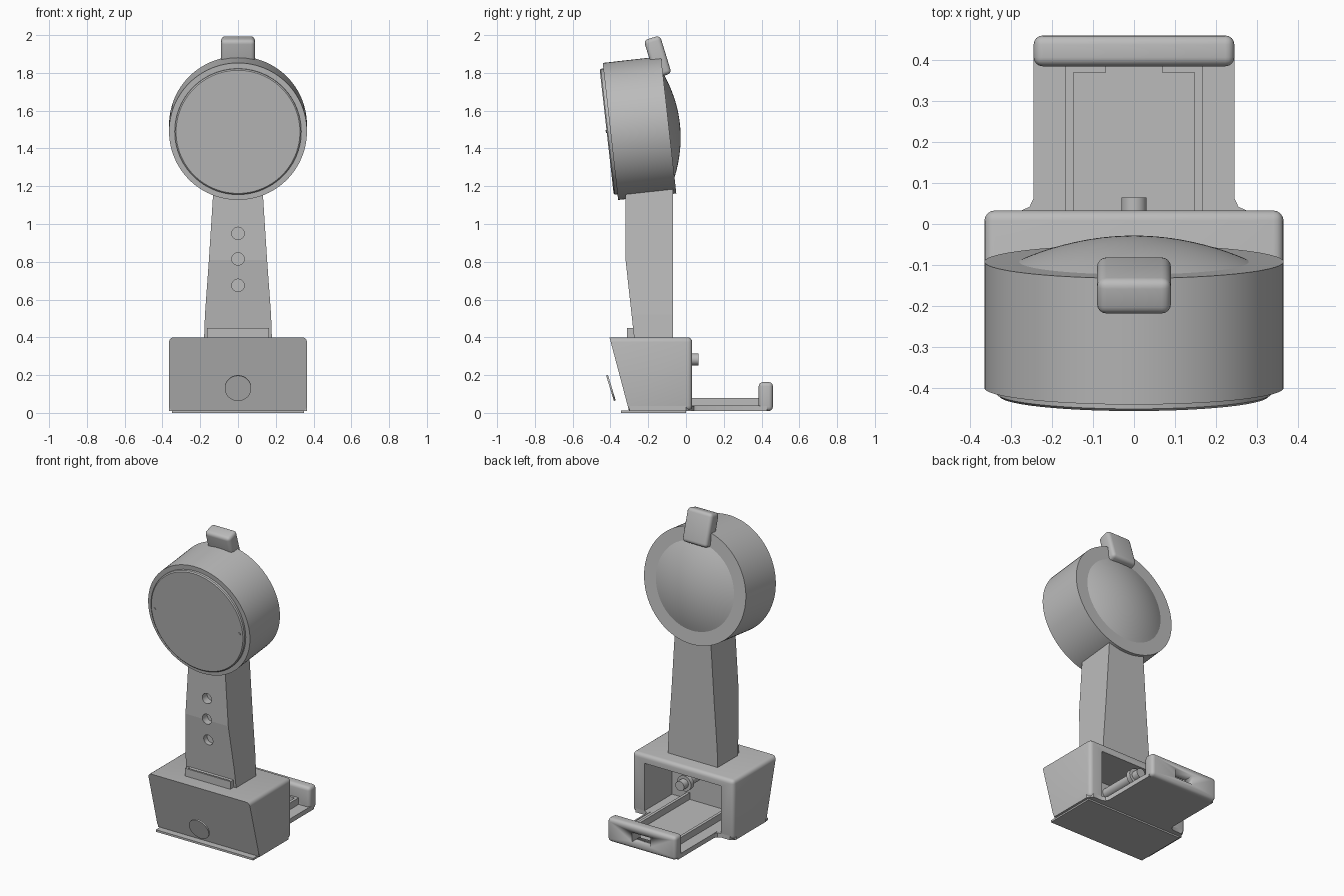
import bpy, bmesh
from math import radians, cos, sin, pi
from mathutils import Matrix, Vector

cube = bpy.data.objects.get("Cube")
if cube:
    bpy.data.objects.remove(cube, do_unlink=True)

GREY = (0.5, 0.5, 0.5, 1)
grey = bpy.data.materials.new("plain grey")
grey.use_nodes = True
grey.diffuse_color = GREY
grey.node_tree.nodes["Principled BSDF"].inputs["Base Color"].default_value = GREY


def finish(name, bm, smooth=True):
    bmesh.ops.recalc_face_normals(bm, faces=bm.faces)
    mesh = bpy.data.meshes.new(name)
    bm.to_mesh(mesh)
    bm.free()
    mesh.materials.append(grey)
    obj = bpy.data.objects.new(name, mesh)
    bpy.context.collection.objects.link(obj)
    if smooth:
        bpy.ops.object.select_all(action='DESELECT')
        obj.select_set(True)
        bpy.context.view_layer.objects.active = obj
        bpy.ops.object.shade_smooth_by_angle(angle=radians(35))
    return obj


def box(name, x, y, z, round_by=0, tilt=0):
    """Box from (min, max) ranges, optionally rounded and tilted about its centre."""
    bm = bmesh.new()
    bmesh.ops.create_cube(bm, size=1)
    size = [r[1] - r[0] for r in (x, y, z)]
    bmesh.ops.scale(bm, vec=size, verts=bm.verts)
    if round_by:
        bmesh.ops.bevel(bm, geom=bm.edges[:], offset=round_by, segments=4,
                        profile=0.5, affect='EDGES')
    centre = Vector([sum(r) / 2 for r in (x, y, z)])
    bm.transform(Matrix.Translation(centre) @ Matrix.Rotation(tilt, 4, 'X'))
    return finish(name, bm)


def lathe(name, profile, centre, tilt=0, steps=96):
    """Spin (radius, depth) points round an axis that runs front to back."""
    bm = bmesh.new()
    verts = [bm.verts.new((r, d, 0)) for r, d in profile]
    edges = [bm.edges.new(pair) for pair in zip(verts, verts[1:])]
    bmesh.ops.spin(bm, geom=verts + edges, cent=(0, 0, 0), axis=(0, 1, 0),
                   angle=2 * pi, steps=steps)
    bmesh.ops.remove_doubles(bm, verts=bm.verts, dist=0.0001)
    bm.transform(Matrix.Translation(centre) @ Matrix.Rotation(tilt, 4, 'X'))
    return finish(name, bm)


def rod(name, radius, length, centre, tilt=0, steps=32):
    return lathe(name, [(0, 0), (radius, 0), (radius, length), (0, length)],
                 centre, tilt, steps)


def prism(name, outline, bottom, top):
    bm = bmesh.new()
    face = bm.faces.new([bm.verts.new((x, y, bottom)) for x, y in outline])
    up = bmesh.ops.extrude_face_region(bm, geom=[face])["geom"]
    bmesh.ops.translate(bm, vec=(0, 0, top - bottom),
                        verts=[v for v in up if isinstance(v, bmesh.types.BMVert)])
    return finish(name, bm)


def cut(obj, cutter):
    mod = obj.modifiers.new("cut", 'BOOLEAN')
    mod.operation = 'DIFFERENCE'
    mod.solver = 'EXACT'
    mod.object = cutter
    bpy.context.view_layer.objects.active = obj
    bpy.ops.object.modifier_apply(modifier=mod.name)
    bpy.data.objects.remove(cutter, do_unlink=True)


# Tilted round head: drum, front disc and rear dome
TILT = radians(6.4)
FRONT = (0, -0.40, 1.49)
R, DEPTH = 0.365, 0.31
lathe("head_drum", [(0, 0), (R, 0), (R, DEPTH), (0, DEPTH)], FRONT, TILT)
lathe("front_disc", [(0, -0.02), (0.328, -0.02), (0.335, -0.014), (0.335, 0.01),
                     (0, 0.01)], FRONT, TILT)
dome = [(0.28 * cos(a), DEPTH + 0.06 * sin(a))
        for a in [i * pi / 24 for i in range(13)]]
curve = [(0.28 * i / 12, DEPTH + 0.06 * (1 - (i / 12) ** 2)) for i in range(13)]
lathe("rear_dome", curve, FRONT, TILT)
for side in (-1, 1):
    rod("disc_pin", 0.008, 0.01, (side * 0.305, -0.425, 1.49), TILT, 12)

# Rounded tab on top of the head
box("top_tab", (-0.09, 0.09), (-0.195, -0.105), (1.78, 1.99), 0.022, radians(17))

# Tapered handle: (height, half width, front y)
levels = [(0.38, 0.18, -0.273), (0.52, 0.175, -0.288), (0.81, 0.154, -0.32),
          (1.25, 0.126, -0.32)]
BACK = -0.07
bm = bmesh.new()
rings = [[bm.verts.new(p) for p in ((-w, f, z), (w, f, z), (w, BACK, z), (-w, BACK, z))]
         for z, w, f in levels]
for low, high in zip(rings, rings[1:]):
    for i in range(4):
        j = (i + 1) % 4
        bm.faces.new((low[i], low[j], high[j], high[i]))
bm.faces.new(rings[0])
bm.faces.new(rings[-1])
handle = finish("handle", bm, smooth=False)
for z in (0.95, 0.815, 0.675):
    cut(handle, rod("hole_cutter", 0.033, 0.15, (0, -0.42, z)))

# Slotted holder at the foot of the handle
holder = box("foot_holder", (-0.163, 0.163), (-0.312, -0.265), (0.38, 0.45))
cut(holder, box("slot_cutter", (-0.15, 0.15), (-0.3, -0.285), (0.415, 0.5)))

# Hollow base with a sloping front face
bm = bmesh.new()
side = [(-0.302, 0.012), (0.033, 0.012), (0.033, 0.4), (-0.405, 0.4)]
left, right = [[bm.verts.new((x, y, z)) for y, z in side] for x in (-R, R)]
bm.faces.new(left)
bm.faces.new(right)
for i in range(4):
    j = (i + 1) % 4
    bm.faces.new((left[i], left[j], right[j], right[i]))
rounded = [e for e in bm.edges if max(v.co.y for v in e.verts) > 0]
bmesh.ops.bevel(bm, geom=rounded, offset=0.025, segments=4, profile=0.5,
                affect='EDGES')
base = finish("base", bm)
cut(base, box("cavity_cutter", (-0.275, 0.275), (-0.25, 0.2), (0.036, 0.345)))

# Floor plate running out behind the base
half = [(R, -0.3), (R, 0.0), (0.34, 0.033), (0.275, 0.033), (0.255, 0.042),
        (0.245, 0.063), (0.245, 0.43)]
outline = half + [(-x, y) for x, y in reversed(half)]
prism("floor_plate", outline, 0.01, 0.037)
box("bottom_lip", (-0.35, 0.35), (-0.345, 0.0), (0, 0.013))

# Tray rails and end wall
for s in (-1, 1):
    box("tray_rail", sorted((s * 0.148, s * 0.167)), (-0.25, 0.387), (0.03, 0.08))
    box("rail_return", sorted((s * 0.068, s * 0.15)), (0.37, 0.39), (0.03, 0.08))
    box("tray_edge", sorted((s * 0.235, s * 0.245)), (0.03, 0.39), (0.03, 0.04))
end_wall = box("end_wall", (-0.245, 0.245), (0.385, 0.46), (0.01, 0.163), 0.022)
cut(end_wall, box("window_cutter", (-0.065, 0.065), (0.3, 0.6), (0.055, 0.115)))

# Rear shaft and collar inside the cavity
rod("rear_shaft", 0.031, 0.325, (0, -0.26, 0.283))
rod("shaft_collar", 0.05, 0.03, (0, -0.01, 0.283))

# Round badge in front of the base
rod("front_badge", 0.07, 0.01, (0, -0.402, 0.13), radians(17), 48)
